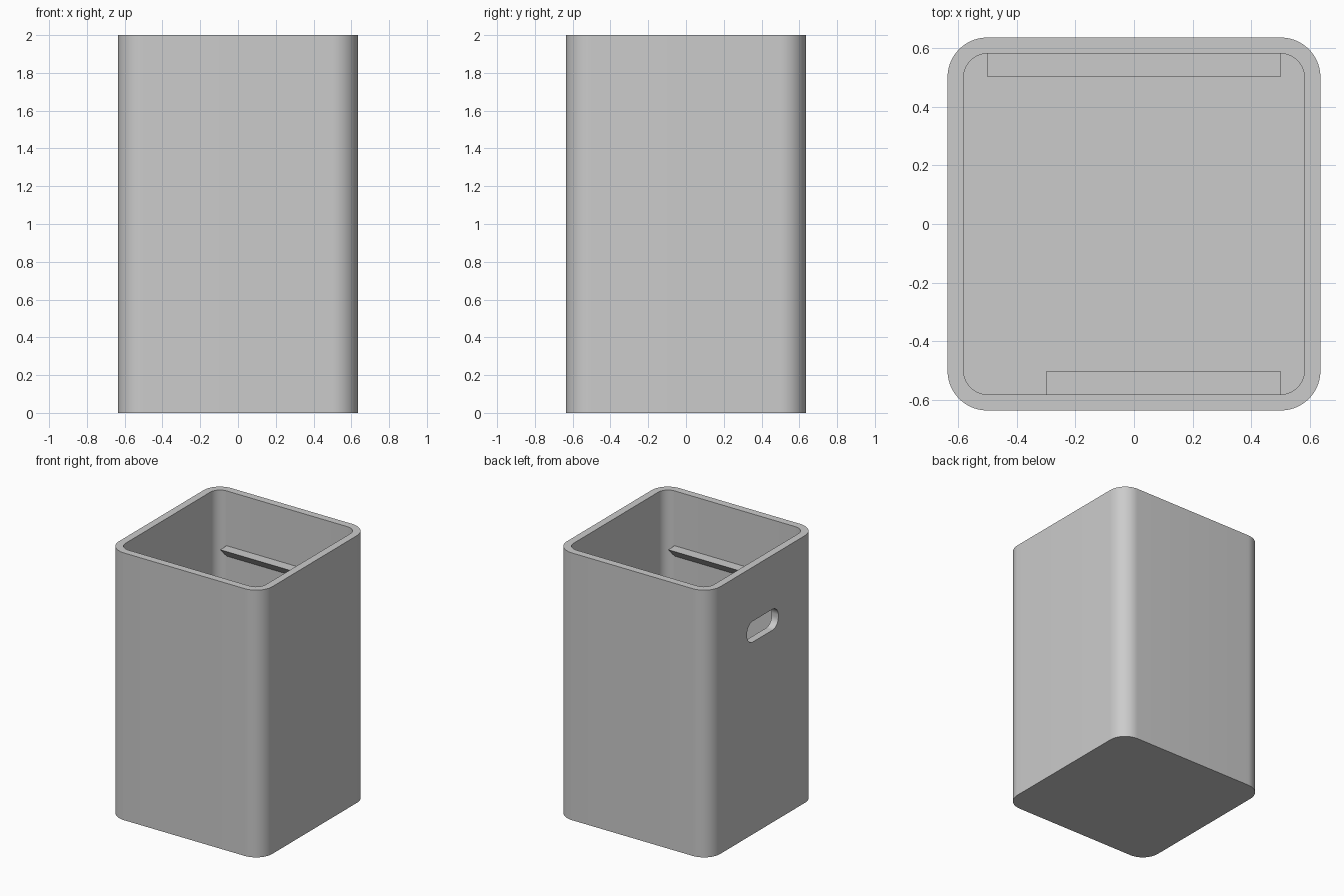
import bpy
import bmesh
from math import cos, sin, pi, radians
from mathutils import Matrix

default = bpy.data.objects.get("Cube")
if default:
    bpy.data.objects.remove(default, do_unlink=True)

HALF, INNER, HEIGHT, FLOOR = 0.635, 0.58, 2.0, 0.055

grey = bpy.data.materials.new("light_grey")
grey.use_nodes = True
colour = (0.6, 0.6, 0.6, 1)
grey.diffuse_color = colour
grey.node_tree.nodes["Principled BSDF"].inputs["Base Color"].default_value = colour


def rounded_rect(hx, hy, r, steps=14):
    """Outline of a rectangle with rounded corners, counter-clockwise."""
    points = []
    for i, (sx, sy) in enumerate([(1, 1), (-1, 1), (-1, -1), (1, -1)]):
        for k in range(steps + 1):
            a = (i + k / steps) * pi / 2
            points.append((sx * (hx - r) + r * cos(a), sy * (hy - r) + r * sin(a)))
    return points


def loft(name, rings, matrix=Matrix()):
    """Solid through a list of (outline, height) rings, capped at both ends."""
    bm = bmesh.new()
    loops = [[bm.verts.new((x, y, z)) for x, y in outline] for outline, z in rings]
    for low, high in zip(loops, loops[1:]):
        for i in range(len(low)):
            j = (i + 1) % len(low)
            bm.faces.new((low[i], low[j], high[j], high[i]))
    bm.faces.new(loops[0][::-1])
    bm.faces.new(loops[-1])
    bm.transform(matrix)
    bmesh.ops.recalc_face_normals(bm, faces=bm.faces)
    mesh = bpy.data.meshes.new(name)
    bm.to_mesh(mesh)
    bm.free()
    mesh.materials.append(grey)
    obj = bpy.data.objects.new(name, mesh)
    bpy.context.collection.objects.link(obj)
    return obj


# Hollow container with rounded corners
outer = rounded_rect(HALF, HALF, 0.135)
inner = rounded_rect(INNER, INNER, 0.08)
body = loft("container", [(outer, 0), (outer, HEIGHT), (inner, HEIGHT), (inner, FLOOR)])

# Handle slot through one side wall
turn = Matrix.Translation((-HALF, 0, 1.517)) @ Matrix.Rotation(radians(90), 4, "Y")
slot = rounded_rect(0.078, 0.185, 0.07)
cutter = loft("slot_cutter", [(slot, -0.2), (slot, 0.2)], turn)
cutter.hide_render = True
cut = body.modifiers.new("slot", "BOOLEAN")
cut.operation, cut.solver, cut.object = "DIFFERENCE", "EXACT", cutter
bpy.context.view_layer.objects.active = body
body.select_set(True)
bpy.ops.object.modifier_apply(modifier=cut.name)
bpy.data.objects.remove(cutter, do_unlink=True)
bpy.ops.object.shade_smooth_by_angle(angle=radians(30))


# Wedge ledges inside the back and front walls, flat on top and sloping below
def ledge(name, side, x0, x1, top=1.59, depth=0.078):
    wall = side * (INNER + 0.01)
    lip = side * (INNER - depth)
    low = top - depth - 0.01
    profile = [(lip, top), (wall, top), (wall, low)]
    # Profile axes (y, z) with the extrusion along x
    axes = Matrix(((0, 0, 1, 0), (1, 0, 0, 0), (0, 1, 0, 0), (0, 0, 0, 1)))
    loft(name, [(profile, x0), (profile, x1)], axes)


ledge("back_ledge", 1, -0.5, 0.5)
ledge("front_ledge", -1, -0.3, 0.5)
